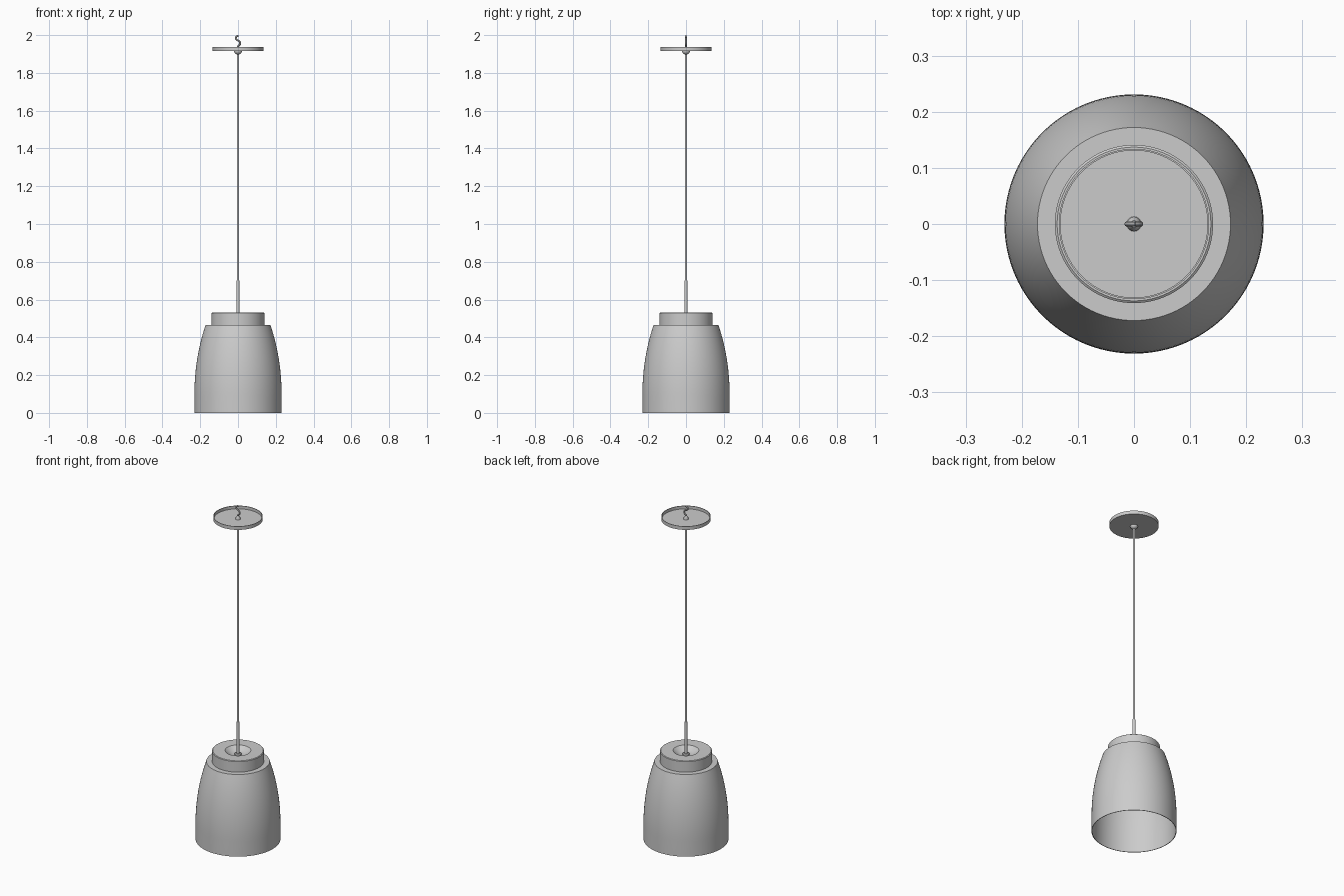
import bpy, bmesh, math
from mathutils import Vector

cube = bpy.data.objects.get("Cube")
if cube:
    bpy.data.objects.remove(cube, do_unlink=True)

grey = bpy.data.materials.new("light_grey")
grey.use_nodes = True
colour = (0.6, 0.6, 0.6, 1)
grey.diffuse_color = colour
grey.node_tree.nodes["Principled BSDF"].inputs["Base Color"].default_value = colour


def finish(obj):
    obj.data.materials.append(grey)
    bpy.ops.object.select_all(action="DESELECT")
    obj.select_set(True)
    bpy.context.view_layer.objects.active = obj
    bpy.ops.object.shade_smooth_by_angle(angle=math.radians(30))
    return obj


def lathe(name, profile, steps=96):
    """Spin a closed (radius, height) profile around the z axis."""
    bm = bmesh.new()
    verts = [bm.verts.new((r, 0, z)) for r, z in profile]
    edges = [bm.edges.new(pair) for pair in zip(verts, verts[1:])]
    if profile[0][0] > 0:
        edges.append(bm.edges.new((verts[-1], verts[0])))
    bmesh.ops.spin(bm, geom=verts + edges, cent=(0, 0, 0), axis=(0, 0, 1),
                   angle=math.tau, steps=steps)
    bmesh.ops.remove_doubles(bm, verts=bm.verts, dist=1e-5)
    bmesh.ops.recalc_face_normals(bm, faces=bm.faces)
    mesh = bpy.data.meshes.new(name)
    bm.to_mesh(mesh)
    bm.free()
    obj = bpy.data.objects.new(name, mesh)
    bpy.context.collection.objects.link(obj)
    return finish(obj)


def rod(name, radius, low, high):
    return lathe(name, [(0, low), (radius, low), (radius, high), (0, high)], 24)


# Bell shade: thin wall, straight skirt, curved shoulder and flat top
wall = 0.003
outer = [(0.231, 0)]
for i in range(17):
    t = i / 16
    outer.append((0.231 - 0.059 * t ** 2.1, 0.09 + 0.375 * t))
inner = [(r - wall, z - (wall if z > 0.46 else 0)) for r, z in reversed(outer)]
lathe("shade", [(0, 0.465)] + outer[::-1] + inner[::-1] + [(0, 0.465 - wall)])

# Cap with a rounded dish around the cord
dish = [(0.07 - 0.05 * i / 8, 0.53 - 0.024 * math.sin(i / 8 * math.pi / 2))
        for i in range(9)]
lathe("cap", [(0, 0.465), (0.141, 0.465), (0.141, 0.528), (0.137, 0.531)]
      + dish + [(0, 0.506)])
lathe("cord_grommet", [(0, 0.504), (0.02, 0.504), (0.02, 0.511),
                       (0.015, 0.515), (0, 0.515)], 32)

# Cord and its sleeve
rod("cord_sleeve", 0.009, 0.506, 0.70)
rod("cord", 0.0065, 0.69, 1.92)

# Open ceiling canopy with a dome nut beneath and a collar above
lathe("canopy", [(0, 1.915), (0.134, 1.915), (0.134, 1.936), (0.131, 1.936),
                 (0.131, 1.918), (0, 1.918)])
dome = [(0.021 * math.cos(a), 1.916 - 0.019 * math.sin(a))
        for a in (i * math.pi / 16 for i in range(8))]
lathe("dome_nut", [(0, 1.916)] + dome + [(0, 1.897)], 32)
lathe("hook_collar", [(0, 1.918), (0.013, 1.918), (0.012, 1.928),
                      (0.006, 1.938), (0, 1.938)], 32)

# Bent wire hook
path = [(0, 1.925), (0, 1.94), (0.011, 1.953), (0.009, 1.965),
        (-0.006, 1.975), (-0.012, 1.984), (-0.005, 1.994), (0.002, 1.995)]
curve = bpy.data.curves.new("hook_curve", "CURVE")
curve.dimensions = "3D"
curve.bevel_depth = 0.005
curve.bevel_resolution = 3
curve.use_fill_caps = True
spline = curve.splines.new("BEZIER")
spline.bezier_points.add(len(path) - 1)
for point, (x, z) in zip(spline.bezier_points, path):
    point.co = Vector((x, 0, z))
    point.handle_left_type = point.handle_right_type = "AUTO"
hook = bpy.data.objects.new("ceiling_hook", curve)
bpy.context.collection.objects.link(hook)
bpy.ops.object.select_all(action="DESELECT")
hook.select_set(True)
bpy.context.view_layer.objects.active = hook
bpy.ops.object.convert(target="MESH")
finish(bpy.context.view_layer.objects.active)
